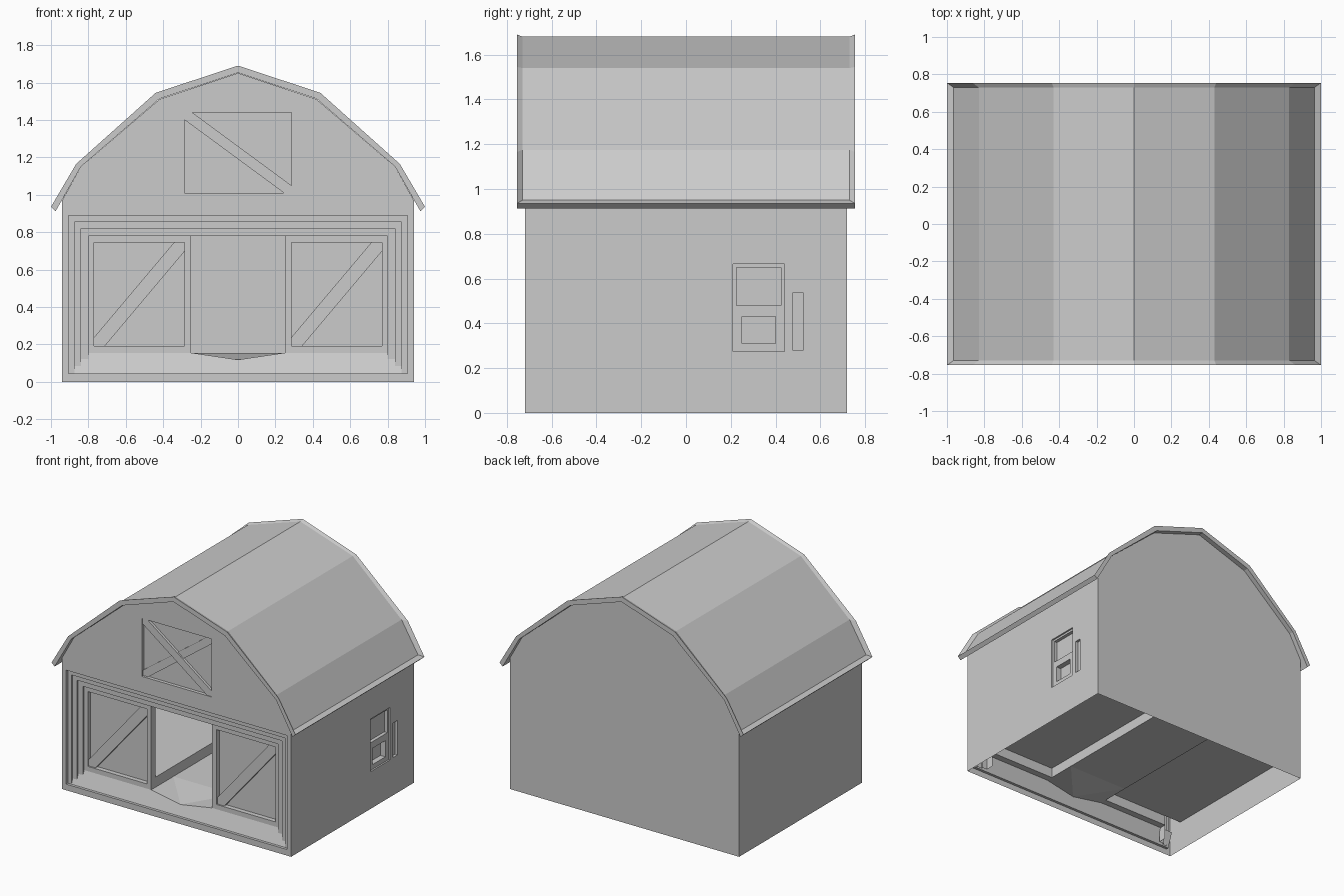
import bpy, bmesh
from mathutils import Vector

cube = bpy.data.objects.get("Cube")
if cube:
    bpy.data.objects.remove(cube, do_unlink=True)

grey = bpy.data.materials.new("plain_grey")
grey.use_nodes = True
COLOUR = (0.6, 0.6, 0.6, 1)
grey.diffuse_color = COLOUR
grey.node_tree.nodes["Principled BSDF"].inputs["Base Color"].default_value = COLOUR

HALF_W, HALF_D = 0.94, 0.72
DOOR_Y, DOOR_BACK = -0.66, -0.61
SILL_Z, FLOOR_Z = 0.155, 0.23


def finish(bm, name):
    bmesh.ops.remove_doubles(bm, verts=bm.verts, dist=0.0002)
    bmesh.ops.recalc_face_normals(bm, faces=bm.faces)
    mesh = bpy.data.meshes.new(name)
    bm.to_mesh(mesh)
    bm.free()
    mesh.materials.append(grey)
    obj = bpy.data.objects.new(name, mesh)
    bpy.context.collection.objects.link(obj)
    return obj


def face(bm, points):
    return bm.faces.new([bm.verts.new(p) for p in points])


# Maps (across, up, depth into the wall) to space
def front(u, v, d):
    return Vector((u, -HALF_D + d, v))


def side(u, v, d):
    return Vector((HALF_W - d, u, v))


def rect(u0, u1, v0, v1):
    return [(u0, v0), (u1, v0), (u1, v1), (u0, v1)]


def loop_edges(bm, points):
    vs = [bm.verts.new(p) for p in points]
    return [bm.edges.new((vs[i], vs[(i + 1) % len(vs)])) for i in range(len(vs))]


def panel(bm, to3d, outline, d, pockets=()):
    """Flat panel with sunken pockets: (outline, depth or None for a hole, inner pockets)."""
    edges = loop_edges(bm, [to3d(u, v, d) for u, v in outline])
    for shape, depth, inner in pockets:
        edges += loop_edges(bm, [to3d(u, v, d) for u, v in shape])
    normal = to3d(0, 0, 0) - to3d(0, 0, 1)
    bmesh.ops.triangle_fill(bm, use_beauty=True, edges=edges, normal=normal)
    for shape, depth, inner in pockets:
        if depth is None:
            continue
        for a, b in zip(shape, shape[1:] + shape[:1]):
            face(bm, [to3d(*a, d), to3d(*b, d), to3d(*b, d + depth), to3d(*a, d + depth)])
        panel(bm, to3d, shape, d + depth, inner)


def brace(name, x0, x1, z0, z1, ex, ez, d0, d1):
    """Diagonal board from corner (x0, z0) to (x1, z1), trimmed to the frame."""
    s = 1 if x1 > x0 else -1
    shape = [(x0, z0 + ez), (x0, z0), (x0 + s * ex, z0),
             (x1, z1 - ez), (x1, z1), (x1 - s * ex, z1)]
    bm = bmesh.new()
    face(bm, [front(u, v, d0) for u, v in shape])
    for a, b in zip(shape, shape[1:] + shape[:1]):
        face(bm, [front(*a, d0), front(*b, d0), front(*b, d1), front(*a, d1)])
    finish(bm, name)


def mirrored(half):
    """Half profile from ridge to eave -> full profile from -x to +x."""
    return [(-x, z) for x, z in reversed(half[1:])] + half


# Walls
gable = mirrored([(0, 1.65), (0.42, 1.51), (0.84, 1.15), (HALF_W, 0.97), (HALF_W, 0)])
portal = rect(-0.905, 0.905, 0.045, 0.89)
loft = rect(-0.285, 0.285, 1.01, 1.44)

bm = bmesh.new()
panel(bm, front, gable, 0, [(portal, None, ()), (loft, 0.025, ())])
finish(bm, "front_wall")

bm = bmesh.new()
face(bm, [(x, HALF_D, z) for x, z in gable])
finish(bm, "back_wall")

bm = bmesh.new()
face(bm, [(-HALF_W, y, z) for y, z in rect(-HALF_D, HALF_D, 0, 0.97)])
finish(bm, "plain_side_wall")

# Side wall with a small recessed control panel and slot
screen = (rect(0.225, 0.425, 0.48, 0.65), 0.025, ())
tray = (rect(0.25, 0.40, 0.31, 0.43), 0.04, ())
control = (rect(0.21, 0.44, 0.275, 0.665), 0.012, [screen, tray])
slot = (rect(0.475, 0.525, 0.28, 0.535), 0.02, ())
bm = bmesh.new()
panel(bm, side, rect(-HALF_D, HALF_D, 0, 0.97), 0, [control, slot])
finish(bm, "control_side_wall")

# Stepped arch around the doors
steps = [(0.905, 0.89, -0.72), (0.905, 0.89, -0.70), (0.875, 0.855, -0.70),
         (0.875, 0.855, -0.686), (0.84, 0.82, -0.686), (0.84, 0.82, -0.672),
         (0.80, 0.78, -0.672), (0.80, 0.78, DOOR_BACK)]
bm = bmesh.new()
arches = [[(-x, y, 0.045), (-x, y, z), (x, y, z), (x, y, 0.045)] for x, z, y in steps]
for a, b in zip(arches, arches[1:]):
    for i in range(3):
        face(bm, [a[i], a[i + 1], b[i + 1], b[i]])
finish(bm, "stepped_arch")

# Sloping sill with a dip in the middle
bm = bmesh.new()
dip = (0, -0.673, 0.118)
face(bm, [(-0.905, -0.70, 0.045), (0.905, -0.70, 0.045), (0.905, DOOR_Y, SILL_Z),
          (0.25, DOOR_Y, SILL_Z), dip, (-0.25, DOOR_Y, SILL_Z), (-0.905, DOOR_Y, SILL_Z)])
face(bm, [(-0.905, -0.72, 0.045), (0.905, -0.72, 0.045),
          (0.905, -0.70, 0.045), (-0.905, -0.70, 0.045)])
finish(bm, "door_sill")

# Floor: raised sides and a lower central aisle with a worn front edge
bm = bmesh.new()
for s in (-1, 1):
    face(bm, [(s * 0.25, DOOR_BACK, FLOOR_Z), (s * HALF_W, DOOR_BACK, FLOOR_Z),
              (s * HALF_W, HALF_D, FLOOR_Z), (s * 0.25, HALF_D, FLOOR_Z)])
    face(bm, [(s * 0.25, DOOR_BACK, SILL_Z), (s * 0.25, HALF_D, SILL_Z),
              (s * 0.25, HALF_D, FLOOR_Z), (s * 0.25, DOOR_BACK, FLOOR_Z)])
    face(bm, [(s * 0.25, DOOR_Y, SILL_Z), dip, (s * 0.25, -0.4, SILL_Z)])
face(bm, [dip, (0.25, -0.4, SILL_Z), (-0.25, -0.4, SILL_Z)])
face(bm, [(x, y, SILL_Z) for x, y in rect(-0.25, 0.25, -0.4, HALF_D)])
finish(bm, "floor")

# Doors with sunken panels and a diagonal board each
door_d, back_d = DOOR_Y + HALF_D, DOOR_BACK + HALF_D
for name, x0, x1, p0, p1 in (("right_door", -0.80, -0.25, -0.77, -0.285),
                             ("left_door", 0.25, 0.80, 0.285, 0.77)):
    outline = rect(x0, x1, SILL_Z, 0.78)
    bm = bmesh.new()
    panel(bm, front, outline, door_d, [(rect(p0, p1, 0.19, 0.745), 0.035, ())])
    for a, b in zip(outline, outline[1:] + outline[:1]):
        face(bm, [front(*a, door_d), front(*b, door_d), front(*b, back_d), front(*a, back_d)])
    face(bm, [front(u, v, back_d) for u, v in outline])
    finish(bm, name)
    brace(name + "_brace", p0, p1, 0.19, 0.745, 0.057, 0.047, door_d + 0.01, door_d + 0.035)

# Loft hatch boards
brace("loft_brace_front", 0.285, -0.285, 1.01, 1.44, 0.04, 0.04, 0.006, 0.025)
brace("loft_brace_back", -0.285, 0.285, 1.01, 1.44, 0.04, 0.04, 0.017, 0.025)

# Roof: skin, flared rim and underside lofted front to back
skin = mirrored([(0, 1.68), (0.43, 1.54), (0.83, 1.175), (0.965, 0.95)])
rim = mirrored([(0, 1.69), (0.44, 1.545), (0.865, 1.165), (1.0, 0.935)])
under = mirrored([(0, 1.652), (0.42, 1.513), (0.84, 1.15), (0.975, 0.912)])
stations = [(skin, -0.73), (rim, -0.755), (under, -0.755),
            (under, 0.755), (rim, 0.755), (skin, 0.73)]
bm = bmesh.new()
rings = [[bm.verts.new((x, y, z)) for x, z in prof] for prof, y in stations]
for k, a in enumerate(rings):
    b = rings[(k + 1) % len(rings)]
    for i in range(len(a) - 1):
        bm.faces.new([a[i], a[i + 1], b[i + 1], b[i]])
for e in (0, -1):
    s0, r0, u0, u1, r1, s1 = [ring[e] for ring in rings]
    bm.faces.new([s0, r0, r1, s1])
    bm.faces.new([r0, u0, u1, r1])
finish(bm, "roof")
